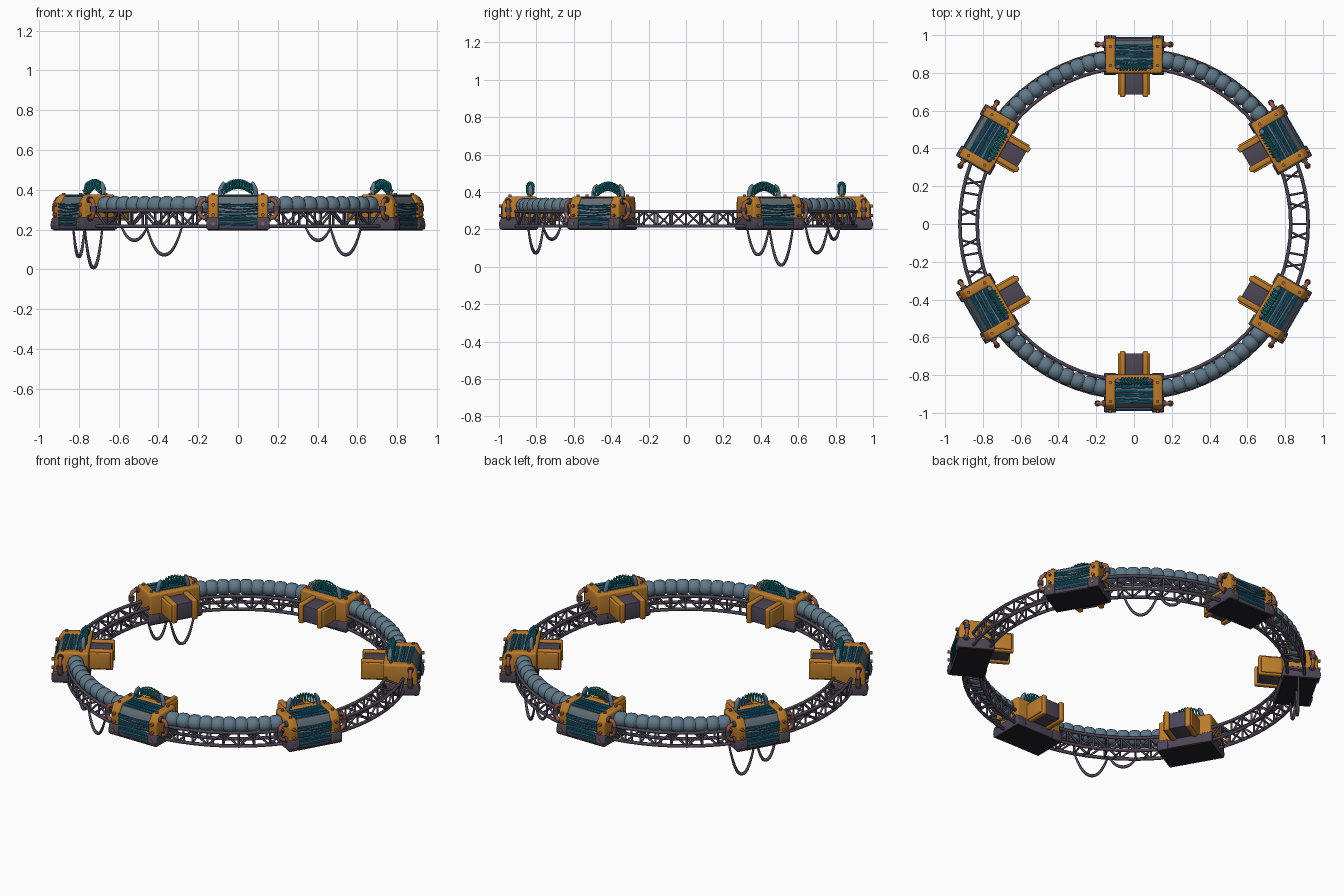
import bpy, bmesh, math, random
from mathutils import Vector, Matrix

if "Cube" in bpy.data.objects:
    bpy.data.objects.remove(bpy.data.objects["Cube"])

random.seed(4)


def material(name, rgb):
    m = bpy.data.materials.new(name)
    m.diffuse_color = (*rgb, 1)
    m.use_nodes = True
    m.node_tree.nodes["Principled BSDF"].inputs["Base Color"].default_value = m.diffuse_color
    return m


ORANGE = material("orange_paint", (0.50, 0.20, 0.025))
DARK = material("dark_metal", (0.075, 0.06, 0.09))
BLACK = material("black", (0.015, 0.014, 0.02))
GREY = material("slate_panel", (0.13, 0.16, 0.19))
HOSE = material("blue_grey_hose", (0.12, 0.19, 0.25))
BLUE = material("blue_wire", (0.01, 0.13, 0.30))
TEAL = material("teal_wire", (0.01, 0.28, 0.33))
COPPER = material("copper", (0.35, 0.11, 0.05))


def finish(name, bm, mat, bevel=0.0):
    if bevel:
        bmesh.ops.bevel(bm, geom=bm.edges[:], offset=bevel, segments=3,
                        affect='EDGES', profile=0.5, clamp_overlap=True)
    bmesh.ops.recalc_face_normals(bm, faces=bm.faces[:])
    for f in bm.faces:
        f.smooth = True
    me = bpy.data.meshes.new(name)
    bm.to_mesh(me)
    bm.free()
    me.set_sharp_from_angle(angle=math.radians(35))
    me.materials.append(mat)
    ob = bpy.data.objects.new(name, me)
    bpy.context.collection.objects.link(ob)
    return ob


def prism(name, profile, x0, x1, mat, bevel=0.0):
    """Extrude a (y, z) profile along x."""
    bm = bmesh.new()
    face = bm.faces.new([bm.verts.new((x0, y, z)) for y, z in profile])
    out = bmesh.ops.extrude_face_region(bm, geom=[face])
    verts = [v for v in out["geom"] if isinstance(v, bmesh.types.BMVert)]
    bmesh.ops.translate(bm, verts=verts, vec=(x1 - x0, 0, 0))
    return finish(name, bm, mat, bevel)


def box(name, x, y, z, mat, bevel=0.0):
    return prism(name, [(y[0], z[0]), (y[1], z[0]), (y[1], z[1]), (y[0], z[1])], x[0], x[1], mat, bevel)


def tubes(name, paths, r, mat, radii=None, res=1):
    """Round tubes along poly paths."""
    cu = bpy.data.curves.new(name, 'CURVE')
    cu.dimensions = '3D'
    cu.bevel_depth = r
    cu.bevel_resolution = res
    cu.use_fill_caps = True
    for path in paths:
        sp = cu.splines.new('POLY')
        sp.points.add(len(path) - 1)
        for i, p in enumerate(path):
            sp.points[i].co = (*p, 1)
            sp.points[i].radius = radii[i] if radii else 1
        sp.use_smooth = True
    cu.materials.append(mat)
    ob = bpy.data.objects.new(name, cu)
    bpy.context.collection.objects.link(ob)
    return ob


def polar(r, deg, z):
    a = math.radians(deg)
    return Vector((r * math.cos(a), r * math.sin(a), z))


def ring_copies(objs, steps):
    """Repeat parts around the ring in 60 degree steps."""
    for ob in objs:
        for k in steps:
            if k:
                c = ob.copy()
                c.rotation_euler.z = k * math.pi / 3
                bpy.context.collection.objects.link(c)


# ---- one module, built at the +y position ----
mod = []
shell = [(0.80, 0.24), (0.985, 0.24), (0.985, 0.335), (0.958, 0.376), (0.815, 0.376), (0.80, 0.36)]
panel = [(0.82, 0.215), (0.975, 0.215), (0.975, 0.33), (0.95, 0.366), (0.82, 0.366)]
foot = [(0.792, 0.20), (0.995, 0.20), (1.0, 0.225), (0.99, 0.262), (0.797, 0.262), (0.788, 0.225)]
for s, side in ((-1, "left"), (1, "right")):
    a, b = sorted((s * 0.098, s * 0.152))
    mod.append(prism(side + "_shell_frame", shell, a, b, ORANGE, 0.012))
    a, b = sorted((s * 0.095, s * 0.158))
    mod.append(prism(side + "_foot", foot, a, b, DARK, 0.006))
    # copper handle pipe with dark end collars
    arc = [(s * x, 0.95, z) for x, z in ((0.14, 0.348), (0.17, 0.35), (0.186, 0.342), (0.193, 0.325),
                                         (0.193, 0.285), (0.186, 0.268), (0.17, 0.258), (0.14, 0.258))]
    mod.append(tubes(side + "_handle_pipe", [arc], 0.011, COPPER, res=2))
    mod.append(tubes(side + "_pipe_collars", [[(s * 0.15, 0.95, z), (s * 0.166, 0.95, z)] for z in (0.35, 0.258)]
                     + [[(s * 0.193, 0.95, 0.318), (s * 0.193, 0.95, 0.292)]], 0.017, DARK, res=2))
    # bolts
    mod.append(tubes(side + "_bolts", [[(s * 0.125, 0.97, z), (s * 0.125, 1.0, z)] for z in (0.23, 0.275, 0.325)]
                     + [[(s * 0.125, y, 0.36), (s * 0.125, y, 0.385)] for y in (0.84, 0.94)], 0.009, COPPER, res=1))
    # inner port side slabs
    a, b = sorted((s * 0.046, s * 0.075))
    mod.append(box(side + "_port_slab", (a, b), (0.672, 0.82), (0.245, 0.362), ORANGE, 0.008))
    a, b = sorted((s * 0.066, s * 0.085))
    mod.append(box(side + "_port_flange", (a, b), (0.685, 0.82), (0.255, 0.350), ORANGE, 0.005))
    # coil post
    mod.append(tubes(side + "_coil_post", [[(s * 0.092, 0.832, 0.365), (s * 0.088, 0.832, 0.40),
                                            (s * 0.078, 0.832, 0.425), (s * 0.07, 0.832, 0.44)]],
                     0.011, HOSE, [1, 1.2, 1.1, 0.4]))
mod.append(box("inner_wall", (-0.15, 0.15), (0.798, 0.84), (0.24, 0.376), ORANGE, 0.01))
mod.append(prism("panel_core", panel, -0.11, 0.11, GREY))
mod.append(box("base_block", (-0.15, 0.15), (0.795, 0.985), (0.203, 0.256), DARK, 0.006))
mod.append(box("bottom_plate", (-0.15, 0.15), (0.80, 0.985), (0.196, 0.206), BLACK))
mod.append(box("port_centre", (-0.05, 0.05), (0.685, 0.82), (0.255, 0.350), DARK, 0.004))
# wires laid across the outer and top panels
for name, mat, n in (("blue_wires", BLUE, 7), ("teal_wires", TEAL, 4)):
    paths = []
    for i in range(n):
        t = (i + 0.5) / n
        j = [random.uniform(-0.007, 0.007) for _ in range(6)]
        zf, yt = 0.222 + 0.11 * t, 0.845 + 0.105 * t
        paths.append([(x, 0.985, zf + d) for x, d in zip((-0.1, 0, 0.1), j)])
        paths.append([(x, yt + d, 0.370) for x, d in zip((-0.1, 0, 0.1), j[3:])])
    mod.append(tubes(name, paths, 0.004, mat))
# arched coil on top
coil = []
for i in range(121):
    t = i / 120
    a = t * 9 * 2 * math.pi
    coil.append((-0.075 + 0.15 * t + 0.006 * math.cos(a), 0.832 + 0.019 * math.cos(a),
                 0.400 + 0.030 * math.sin(math.pi * t) + 0.022 * math.sin(a)))
mod.append(tubes("top_coil", [coil], 0.0045, TEAL))
ring_copies(mod, range(6))

# ---- lattice truss in each gap ----
N = 9
corner = [(0.83, 0.217), (0.922, 0.217), (0.922, 0.295), (0.83, 0.295)]
nodes = [[polar(r, 39 + 42 * i / (N - 1), z) for r, z in corner] for i in range(N)]
rails = [[nodes[i][c] for i in range(N)] for c in range(4)]
struts = []
for i in range(N - 1):
    for c in range(4):
        d = (c + 1) % 4
        if c in (1, 3):                      # zigzag on the walls
            struts.append([nodes[i][c], nodes[i + 1][d]] if i % 2 else [nodes[i][d], nodes[i + 1][c]])
            struts.append([nodes[i][c], nodes[i][d]])
        else:                                # tilted rungs above and below
            e = nodes[i][d].lerp(nodes[i + 1][d], 0.45 if i % 2 else 0)
            struts.append([nodes[i][c], e])
ring_copies([tubes("truss_rails", rails, 0.0095, DARK),
             tubes("truss_struts", struts, 0.006, DARK)], range(6))

# ---- ribbed hose over four of the six gaps ----
path, radii = [], []
ribs = 10
for i in range(ribs):
    for t, r in ((0.02, 0.72), (0.1, 0.88), (0.3, 0.99), (0.5, 1.0), (0.7, 0.99), (0.9, 0.88), (0.98, 0.72)):
        path.append(polar(0.882, 39.5 + 41 * (i + t) / ribs, 0.325))
        radii.append(r)
ring_copies([tubes("ribbed_hose", [path], 0.044, HOSE, radii, res=4)], (0, 1, 3, 4))

# ---- slack cables hanging below: (start, middle, end) angles ----
for n, (angs, lows) in enumerate((((158.5, 150, 140), (0.065, 0.009)),
                                  ((229, 239, 251.5), (0.147, 0.074)),
                                  ((67.5, 58.5, 46), (0.147, 0.074)))):
    paths = []
    for a0, a1, low in ((angs[0], angs[1], lows[0]), (angs[1], angs[2], lows[1])):
        p, q = polar(0.89, a0, 0.21), polar(0.89, a1, 0.21)
        pts = []
        for i in range(21):
            u = 2 * i / 20 - 1
            v = p.lerp(q, i / 20)
            v.z = low + (0.21 - low) * abs(u) ** 2.2
            pts.append(v)
        paths.append(pts)
    tubes(f"hanging_cable_{n + 1}", paths, 0.009, DARK,
          [0.6 + 0.4 * math.sin(math.pi * i / 20) for i in range(21)], res=2)
